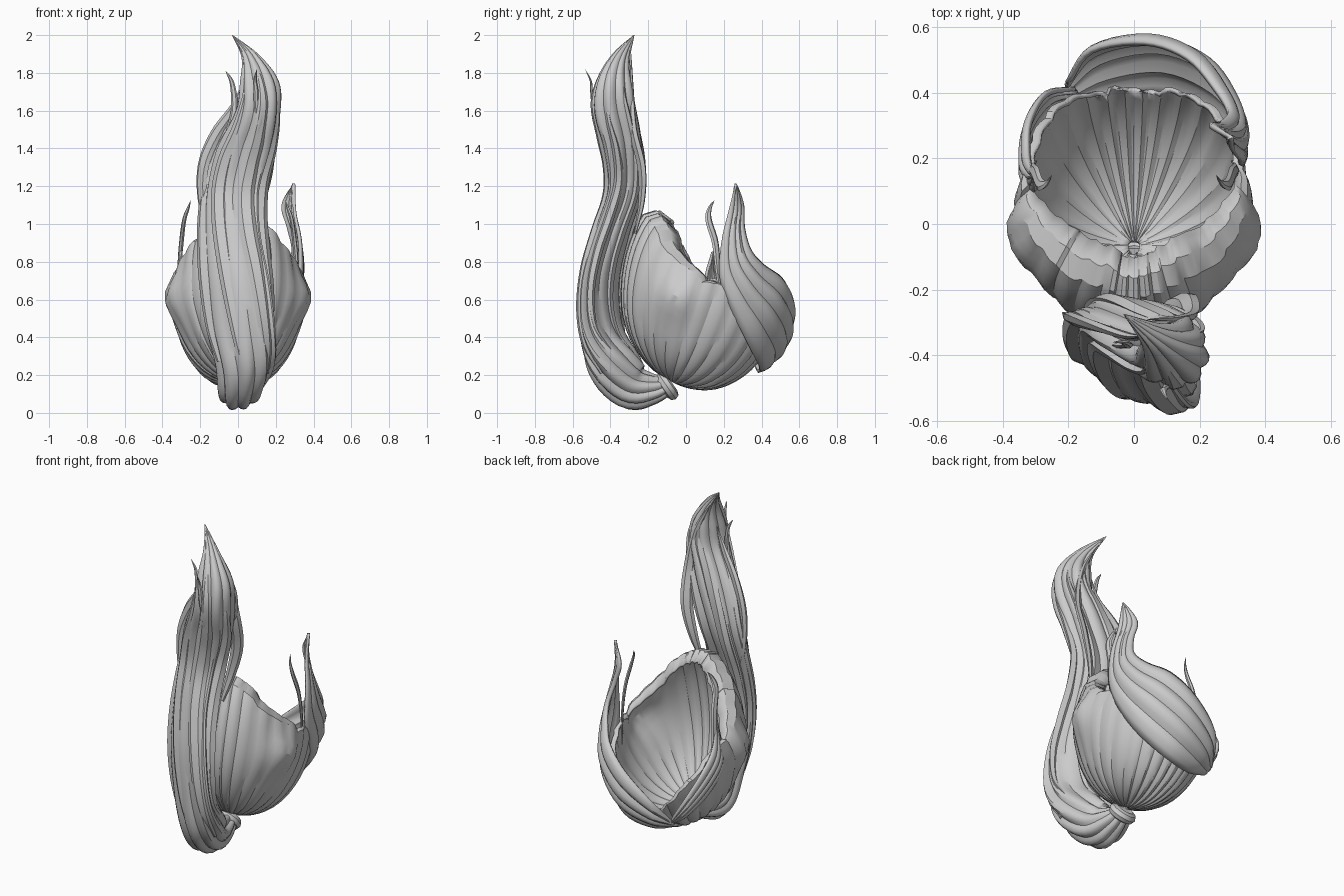
import bpy, bmesh, math
from mathutils import Vector

if "Cube" in bpy.data.objects:
    bpy.data.objects.remove(bpy.data.objects["Cube"])

GREY = (0.6, 0.6, 0.6, 1)
mat = bpy.data.materials.new("hair grey")
mat.use_nodes = True
mat.diffuse_color = GREY
mat.node_tree.nodes["Principled BSDF"].inputs["Base Color"].default_value = GREY


def spline(points, steps):
    """Catmull-Rom samples through tuples of any length."""
    pts = [Vector(p) for p in points]
    pts = [pts[0] * 2 - pts[1]] + pts + [pts[-1] * 2 - pts[-2]]
    out = []
    for i in range(1, len(pts) - 2):
        a, b, c, d = pts[i - 1:i + 3]
        for s in range(steps):
            t = s / steps
            out.append((b * 2 + (c - a) * t + (a * 2 - b * 5 + c * 4 - d) * t * t
                        + (b * 3 - a - c * 3 + d) * t ** 3) / 2)
    return out + [pts[-2]]


def loft(name, rows, closed, thickness=0, angle=35):
    """Skin rows of points into a smooth shaded object."""
    bm = bmesh.new()
    grid = [[bm.verts.new(p) for p in row] for row in rows]
    n = len(rows[0])
    for r0, r1 in zip(grid, grid[1:]):
        for i in range(n if closed else n - 1):
            j = (i + 1) % n
            bm.faces.new((r0[i], r0[j], r1[j], r1[i]))
    if closed and not thickness:
        bm.faces.new(grid[0])
        bm.faces.new(grid[-1])
    bmesh.ops.remove_doubles(bm, verts=bm.verts, dist=0.0008)
    bmesh.ops.recalc_face_normals(bm, faces=bm.faces)
    mesh = bpy.data.meshes.new(name)
    bm.to_mesh(mesh)
    bm.free()
    ob = bpy.data.objects.new(name, mesh)
    bpy.context.collection.objects.link(ob)
    mesh.materials.append(mat)
    bpy.ops.object.select_all(action="DESELECT")
    ob.select_set(True)
    bpy.context.view_layer.objects.active = ob
    if thickness:
        mod = ob.modifiers.new("thickness", "SOLIDIFY")
        mod.thickness = thickness
        mod.offset = 0
    bpy.ops.object.shade_smooth_by_angle(angle=math.radians(angle))


# Scalp: an open bowl of combed strands spreading from the knot
LOCKS, PER = 30, 4
GROOVE = (0, 0.014, 0.024, 0.02)
CENTRE = Vector((0, 0.08, 0.62))


def on_bowl(d, grow):
    """Map a unit direction to the head shape."""
    x, y, z = d
    flat = math.sqrt(max(1e-6, x * x + y * y))
    deep = math.sqrt(max(0.0, 1 - (z * 0.8) ** 2)) / flat if z > 0 else 1
    p = Vector((x * 0.335, y * 0.41 * (deep if y < 0 else 1), z * 0.485)) * (1 + grow)
    ear = math.exp(-((p.y + 0.13) / 0.11) ** 2 - (p.z / (0.09 if p.z > 0 else 0.12)) ** 2)
    p.x += math.copysign(0.055 * ear, x) if abs(x) > 0.4 else 0
    return CENTRE + p


def bowl_rows():
    pole = Vector((0, -0.36, -0.93)).normalized()
    rows = [[] for _ in range(19)]
    for i in range(LOCKS * PER):
        th = 2 * math.pi * i / (LOCKS * PER)
        k = math.sin(th)
        ragged = 0.025 * math.sin(5 * th) + 0.02 * (i // PER % 3)
        drop = 0.74 * k if k < 0 else 0.8 * k ** 1.7
        h = max(-0.68, min(0.86, 0.14 - drop + ragged))
        c = math.sqrt(1 - h * h)
        rim = Vector((math.cos(th) * c, k * c, h))
        for s in range(17):
            t = s / 16
            d = pole.slerp(rim, max(t, 0.03))
            rows[s].append(on_bowl(d, GROOVE[i % PER] * min(1, t * 2.5)))
        # rolled lip, widest at the nape
        edge = rows[16][-1]
        lip = max(0.0, min(1, 0.35 - k)) * 0.9
        inward = Vector((-edge.x * 0.3 * max(lip, 0.25), 0.13 * lip, 0))
        rows[17].append(edge + inward * 0.5 + Vector((0, 0, 0.02 * lip)))
        rows[18].append(edge + inward - Vector((0, 0, 0.03 * lip)))
    return rows


loft("scalp_hair", bowl_rows(), True, 0.014, 28)


# Ponytail: stations of x, y, z, half width, half depth, slant
TAIL = [(0, -.08, .15, .05, .045, 0), (0, -.18, .125, .09, .085, 0), (.01, -.29, .14, .12, .125, .1),
        (.03, -.39, .265, .155, .13, .3), (.01, -.45, .45, .18, .085, .45), (-.01, -.45, .7, .18, .075, .45),
        (-.03, -.39, .95, .16, .08, .4), (-.02, -.325, 1.18, .15, .09, .25), (.04, -.34, 1.4, .15, .105, .1),
        (.11, -.385, 1.6, .115, .115, 0), (.115, -.38, 1.75, .1, .095, 0), (.07, -.345, 1.88, .05, .05, 0),
        (-.03, -.275, 2.0, .002, .002, 0)]
PATH = spline(TAIL, 5)


def tail_point(i, angle, r):
    """Point on the ponytail's slanted oval section at a sample."""
    a, b, st = PATH[max(i - 1, 0)], PATH[min(i + 1, len(PATH) - 1)], PATH[i]
    tan = Vector((0, b[1] - a[1], b[2] - a[2])).normalized()
    deep = Vector((1, 0, 0)).cross(tan)
    return (Vector(st[:3]) + Vector((1, -st[5], 0)) * (st[3] * r * math.cos(angle))
            + deep * (st[4] * r * math.sin(angle)))


def tail_rows():
    rows = []
    for i in range(len(PATH)):
        row = []
        for j in range(45):
            a = 2 * math.pi * j / 45 + 1.6 * i / len(PATH)
            r = (0.87, 0.97, 1.03, 1.03, 0.97)[j % 5]
            row.append(tail_point(i, a, r * (1 + 0.04 * math.sin(3 * a + i * 0.12))))
        rows.append(row)
    return rows


loft("ponytail", tail_rows(), True)


def lock(name, path, width, depth=0.5, sides=6):
    """Tapered lock of hair along a path, fading to a point at both ends."""
    pts = spline(path, 5)
    rows = []
    for i, p in enumerate(pts):
        t = i / (len(pts) - 1)
        w = width * max(0.04, math.sin(math.pi * min(1, t * 0.92 + 0.08)) ** 0.8)
        tan = (pts[min(i + 1, len(pts) - 1)] - pts[max(i - 1, 0)]).normalized()
        out = Vector((p.x, p.y + 0.001, 0))
        u = tan.cross(out).normalized()
        v = u.cross(tan)
        rows.append([p + u * (w * math.cos(2 * math.pi * j / sides))
                     + v * (w * depth * math.sin(2 * math.pi * j / sides)) for j in range(sides)])
    loft(name, rows, True)


# Locks laid over the ponytail, winding round it
for n in range(6):
    samples = range(14 + n % 3, len(PATH) - 5 - 3 * (n % 3), 4)
    lock(f"ponytail_lock_{n + 1}",
         [tail_point(i, 2 * math.pi * n / 6 + 1.9 * i / len(PATH), 0.9) for i in samples], 0.05)

# Loose wisps
lock("front_wisp", [(.12, -.46, 1.45), (.1, -.49, 1.6), (.095, -.5, 1.7), (.09, -.505, 1.76), (.1, -.535, 1.82)], 0.014)
lock("side_wisp", [(-.1, -.36, 1.25), (-.06, -.37, 1.45), (-.02, -.37, 1.6), (-.03, -.36, 1.74), (-.065, -.36, 1.81)], 0.018)
lock("side_lock_right", [(-.13, -.32, .9), (-.185, -.29, 1.1), (-.185, -.29, 1.3), (-.12, -.31, 1.47), (-.02, -.34, 1.62), (.03, -.34, 1.75)], 0.035)
lock("side_lock_left", [(.08, -.27, .95), (.12, -.235, 1.12), (.16, -.235, 1.3), (.17, -.28, 1.5), (.13, -.29, 1.72), (.04, -.29, 1.9)], 0.035)
for side, label in ((-1, "right"), (1, "left")):
    lock(f"temple_strand_{label}", [(side * x, y, z) for x, y, z in
         ((.3, .19, .55), (.31, .17, .75), (.3, .155, .9), (.285, .12, 1.02), (.265, .125, 1.08), (.25, .15, 1.125))], 0.02)


def fringe(name, lower, upper, bulge):
    """Curved sheet of hair between two edges, ridged along its length."""
    rows = []
    for a, b in zip(spline(lower, 5), spline(upper, 5)):
        out = (a + b) / 2 - Vector((0, 0.05, 0.6))
        out.z *= 0.5
        out.normalize()
        row = []
        for j in range(17):
            t = j / 16
            ridge = (0, 0.04, 0.055, 0.04)[j % 4]
            row.append(a.lerp(b, t) + out * ((b - a).length * (bulge * math.sin(math.pi * t) + ridge)))
        rows.append(row)
    loft(name, rows, False, 0.016)


# Swept fringe, parted off centre
fringe("fringe_left",
       [(-.2, .36, .26), (-.06, .38, .22), (.1, .385, .25), (.24, .32, .38), (.31, .24, .55),
        (.325, .18, .72), (.325, .19, .9), (.3, .225, 1.06), (.295, .26, 1.215)],
       [(-.2, .43, .31), (-.13, .525, .45), (.03, .55, .6), (.16, .505, .71), (.245, .41, .78),
        (.285, .34, .86), (.26, .305, .98), (.23, .3, 1.1), (.294, .262, 1.215)], 0.15)
fringe("fringe_right",
       [(-.16, .37, .26), (-.23, .32, .31), (-.3, .22, .42), (-.32, .1, .55), (-.3, .1, .7), (-.3, .14, .85)],
       [(-.18, .41, .29), (-.265, .395, .44), (-.315, .31, .58), (-.32, .22, .67), (-.31, .17, .76), (-.3, .15, .86)], 0.1)

# Hair tie at the crown
bpy.ops.mesh.primitive_torus_add(major_radius=0.05, minor_radius=0.032, major_segments=20, minor_segments=8,
                                 location=(0, -0.1, 0.14), rotation=(math.radians(-55), 0, 0))
tie = bpy.context.object
tie.name = "hair_tie"
tie.data.materials.append(mat)
bpy.ops.object.shade_smooth_by_angle(angle=math.radians(40))
